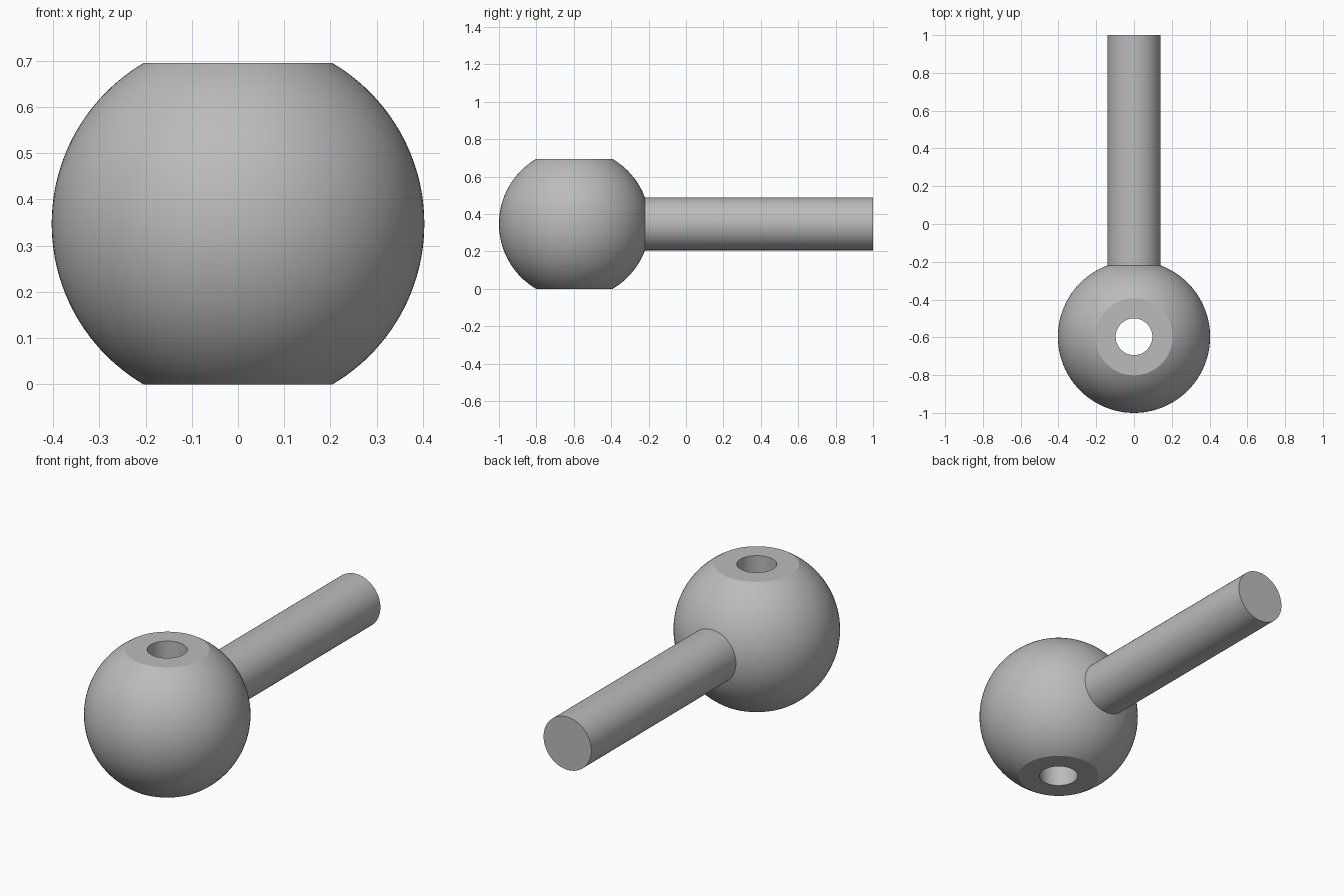
import bpy
import bmesh
from math import sin, cos, asin, pi, radians, sqrt
from mathutils import Matrix, Vector

BALL_R, HALF_H, HOLE_R = 0.403, 0.3475, 0.097
ROD_R, ROD_START, ROD_END = 0.141, -0.45, 1.0
CENTRE = Vector((0, -0.597, HALF_H))

cube = bpy.data.objects.get("Cube")
if cube:
    bpy.data.objects.remove(cube, do_unlink=True)

# Single plain grey
grey = bpy.data.materials.new("plain_grey")
grey.use_nodes = True
colour = (0.5, 0.5, 0.5, 1)
grey.diffuse_color = colour
grey.node_tree.nodes["Principled BSDF"].inputs["Base Color"].default_value = colour


def add_object(name, bm):
    bmesh.ops.recalc_face_normals(bm, faces=bm.faces)
    mesh = bpy.data.meshes.new(name)
    bm.to_mesh(mesh)
    bm.free()
    mesh.materials.append(grey)
    obj = bpy.data.objects.new(name, mesh)
    bpy.context.collection.objects.link(obj)
    return obj


# Ball with flat ends and a through hole, lathed from one closed profile
limit = asin(HALF_H / BALL_R)
steps = 48
angles = [-limit + 2 * limit * i / steps for i in range(steps + 1)]
profile = [(BALL_R * cos(a), BALL_R * sin(a)) for a in angles]
profile += [(HOLE_R, HALF_H), (HOLE_R, -HALF_H)]
bm = bmesh.new()
verts = [bm.verts.new((r, 0, z)) for r, z in profile]
edges = [bm.edges.new((v, verts[i - 1])) for i, v in enumerate(verts)]
bmesh.ops.spin(bm, geom=verts + edges, axis=(0, 0, 1), cent=(0, 0, 0),
               angle=2 * pi, steps=96, use_merge=True)
bmesh.ops.remove_doubles(bm, verts=bm.verts, dist=1e-5)
bmesh.ops.translate(bm, verts=bm.verts, vec=CENTRE)
ball = add_object("ball_handle", bm)

# Rod running back from the ball
bm = bmesh.new()
place = Matrix.Translation((0, (ROD_START + ROD_END) / 2, HALF_H))
bmesh.ops.create_cone(bm, cap_ends=True, segments=96, radius1=ROD_R, radius2=ROD_R,
                      depth=ROD_END - ROD_START,
                      matrix=place @ Matrix.Rotation(pi / 2, 4, "X"))
rod = add_object("rod", bm)

# Join both into one clean solid
union = ball.modifiers.new("join_rod", "BOOLEAN")
union.operation = "UNION"
union.solver = "EXACT"
union.object = rod
bpy.ops.object.select_all(action="DESELECT")
ball.select_set(True)
bpy.context.view_layer.objects.active = ball
bpy.ops.object.modifier_apply(modifier=union.name)
bpy.data.objects.remove(rod, do_unlink=True)
ball.name = "ball_and_rod"
bpy.ops.object.shade_smooth_by_angle(angle=radians(20))
